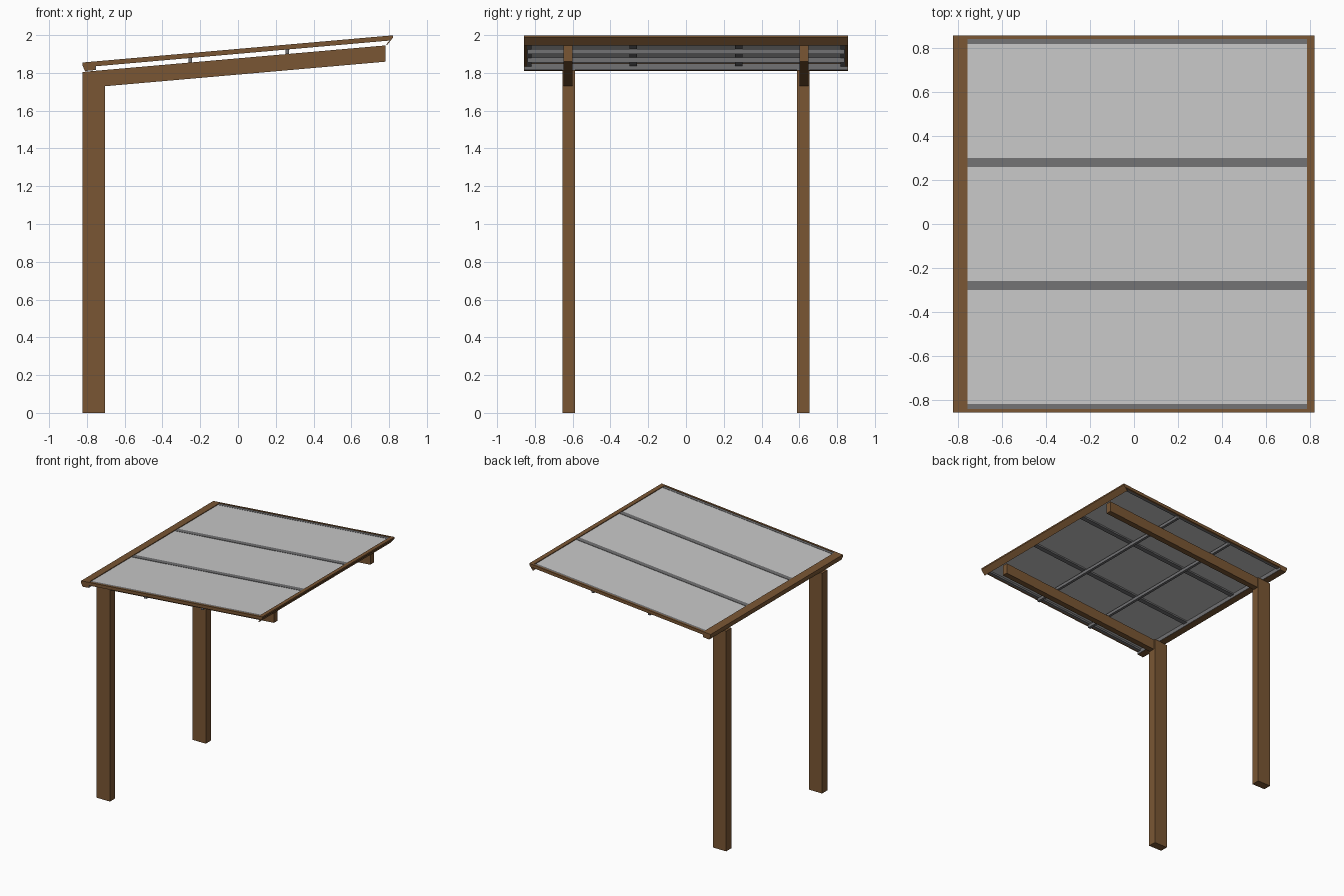
import bpy
import bmesh

cube = bpy.data.objects.get("Cube")
if cube:
    bpy.data.objects.remove(cube, do_unlink=True)


def material(name, colour):
    mat = bpy.data.materials.new(name)
    mat.use_nodes = True
    mat.diffuse_color = (*colour, 1)
    mat.node_tree.nodes["Principled BSDF"].inputs["Base Color"].default_value = (*colour, 1)
    return mat


wood = material("brown wood", (0.195, 0.094, 0.034))
metal = material("mid grey metal", (0.17, 0.17, 0.175))
sheet = material("light grey sheet", (0.58, 0.58, 0.58))


def roof(x, drop=0.0):
    """Height of the sloping roof top at x, lowered by drop."""
    return 1.927 + 0.0875 * x - drop


def extrude(name, profile, y0, y1, mat):
    """Extrude an x-z outline along y."""
    bm = bmesh.new()
    face = bm.faces.new([bm.verts.new((x, y0, z)) for x, z in profile])
    made = bmesh.ops.extrude_face_region(bm, geom=[face])["geom"]
    moved = [v for v in made if isinstance(v, bmesh.types.BMVert)]
    bmesh.ops.translate(bm, verts=moved, vec=(0, y1 - y0, 0))
    bmesh.ops.recalc_face_normals(bm, faces=bm.faces[:])
    mesh = bpy.data.meshes.new(name)
    bm.to_mesh(mesh)
    bm.free()
    mesh.materials.append(mat)
    obj = bpy.data.objects.new(name, mesh)
    bpy.context.collection.objects.link(obj)
    return obj


def sloped(name, x0, x1, top, bottom, y0, y1, mat):
    """Bar that follows the roof slope between two drops."""
    profile = [(x0, roof(x0, bottom)), (x1, roof(x1, bottom)),
               (x1, roof(x1, top)), (x0, roof(x0, top))]
    return extrude(name, profile, y0, y1, mat)


HALF = 0.857           # half width of the roof
LEFT, RIGHT = -0.757, 0.787   # inner ends of the roof panel

# Parts repeated on both sides
for side, s in (("front", -1), ("back", 1)):
    # Post with a top cut to the slope
    extrude(side + "_post", [(-0.823, 0), (-0.703, 0), (-0.703, roof(-0.703, 0.05)),
                             (-0.823, roof(-0.823, 0.05))], s * 0.587, s * 0.655, wood)
    sloped(side + "_rafter", -0.703, 0.78, 0.05, 0.136, s * 0.6, s * 0.648, wood)
    # Roof edge: wooden outside, metal rail inside
    sloped(side + "_edge_board", LEFT, RIGHT, 0, 0.026, s * 0.841, s * HALF, wood)
    sloped(side + "_edge_rail", LEFT, RIGHT, 0.004, 0.026, s * 0.818, s * 0.841, metal)
    # Joint strip between panels
    sloped(side + "_joint_strip", LEFT, RIGHT, 0.003, 0.024, s * 0.26, s * 0.3, metal)

# Roof panels between the rails and strips
for name, y0, y1 in (("front_panel", -0.818, -0.3), ("middle_panel", -0.26, 0.26),
                     ("back_panel", 0.3, 0.818)):
    sloped(name, LEFT, RIGHT, 0.006, 0.012, y0, y1, sheet)

# Purlins resting on the rafters
for name, x in (("low_purlin", -0.253), ("high_purlin", 0.261)):
    sloped(name, x - 0.01, x + 0.01, 0.025, 0.05, -0.84, 0.84, metal)

# Low eave beam with its metal inner lining
extrude("low_eave_beam", [(-0.823, roof(-0.823)), (-0.823, 1.838), (-0.81, 1.81),
                          (LEFT, 1.815), (LEFT, roof(LEFT))], -HALF, HALF, wood)
extrude("low_eave_lining", [(LEFT, 1.816), (LEFT + 0.004, 1.816),
                            (LEFT + 0.004, 1.848), (LEFT, 1.848)], -0.855, 0.855, metal)

# High eave trim with a slanting flange below
extrude("high_eave_trim", [(RIGHT, roof(RIGHT)), (0.821, roof(0.821)),
                           (0.821, roof(0.821, 0.012)), (0.788, 1.946), (0.784, 1.95),
                           (0.803, roof(0.803, 0.026)), (RIGHT, roof(RIGHT, 0.026))],
        -HALF, HALF, wood)
